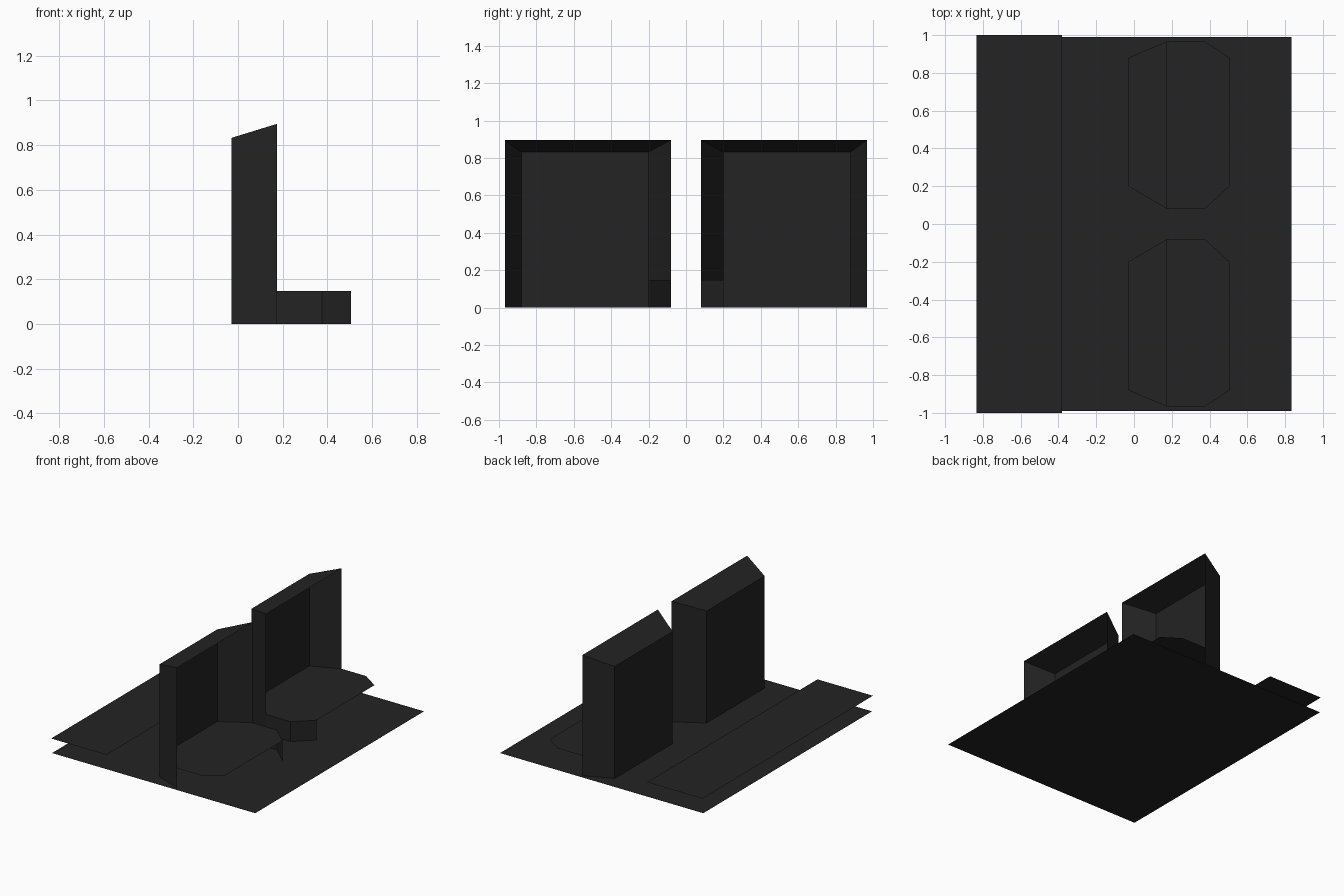
import bpy

if "Cube" in bpy.data.objects:
    bpy.data.objects.remove(bpy.data.objects["Cube"])

charcoal = bpy.data.materials.new("charcoal black")
charcoal.diffuse_color = (0.017, 0.017, 0.017, 1)
charcoal.use_nodes = True
charcoal.node_tree.nodes["Principled BSDF"].inputs["Base Color"].default_value = charcoal.diffuse_color


def add_part(name, verts, faces):
    mesh = bpy.data.meshes.new(name)
    mesh.from_pydata(verts, [], faces)
    mesh.materials.append(charcoal)
    obj = bpy.data.objects.new(name, mesh)
    bpy.context.collection.objects.link(obj)
    return obj


def sheet(name, outline, z):
    return add_part(name, [(x, y, z) for x, y in outline], [range(len(outline))])


def rect(x0, x1, y):
    return [(x0, -y), (x1, -y), (x1, y), (x0, y)]


def walls(name, path, heights, cap=False):
    """Upright walls along a plan path, with an optional face across the top."""
    n = len(path)
    verts = [(x, y, 0) for x, y in path]
    verts += [(x, y, h) for (x, y), h in zip(path, heights)]
    faces = [(i, i + 1, n + i + 1, n + i) for i in range(n - 1)]
    if cap:
        faces.append(range(n, 2 * n))
    return add_part(name, verts, faces)


# Floor and the raised sheet along one edge
sheet("floor", rect(-0.835, 0.835, 0.99), 0)
sheet("raised_strip", rect(-0.835, -0.38, 1.0), 0.112)

# Two mirrored seats: hollow backrest, cushion sheet, inner cushion skirt
for side, s in (("right", 1), ("left", -1)):
    back = [(0.175, 0.08 * s), (-0.03, 0.2 * s), (-0.03, 0.88 * s), (0.175, 0.967 * s)]
    front = [(0.375, 0.967 * s), (0.505, 0.88 * s), (0.505, 0.2 * s), (0.375, 0.08 * s)]
    walls(side + "_backrest", back, [0.895, 0.832, 0.832, 0.895], cap=True)
    sheet(side + "_cushion", back + front, 0.148)
    walls(side + "_cushion_skirt", [back[0], front[3], front[2]], [0.148] * 3)
